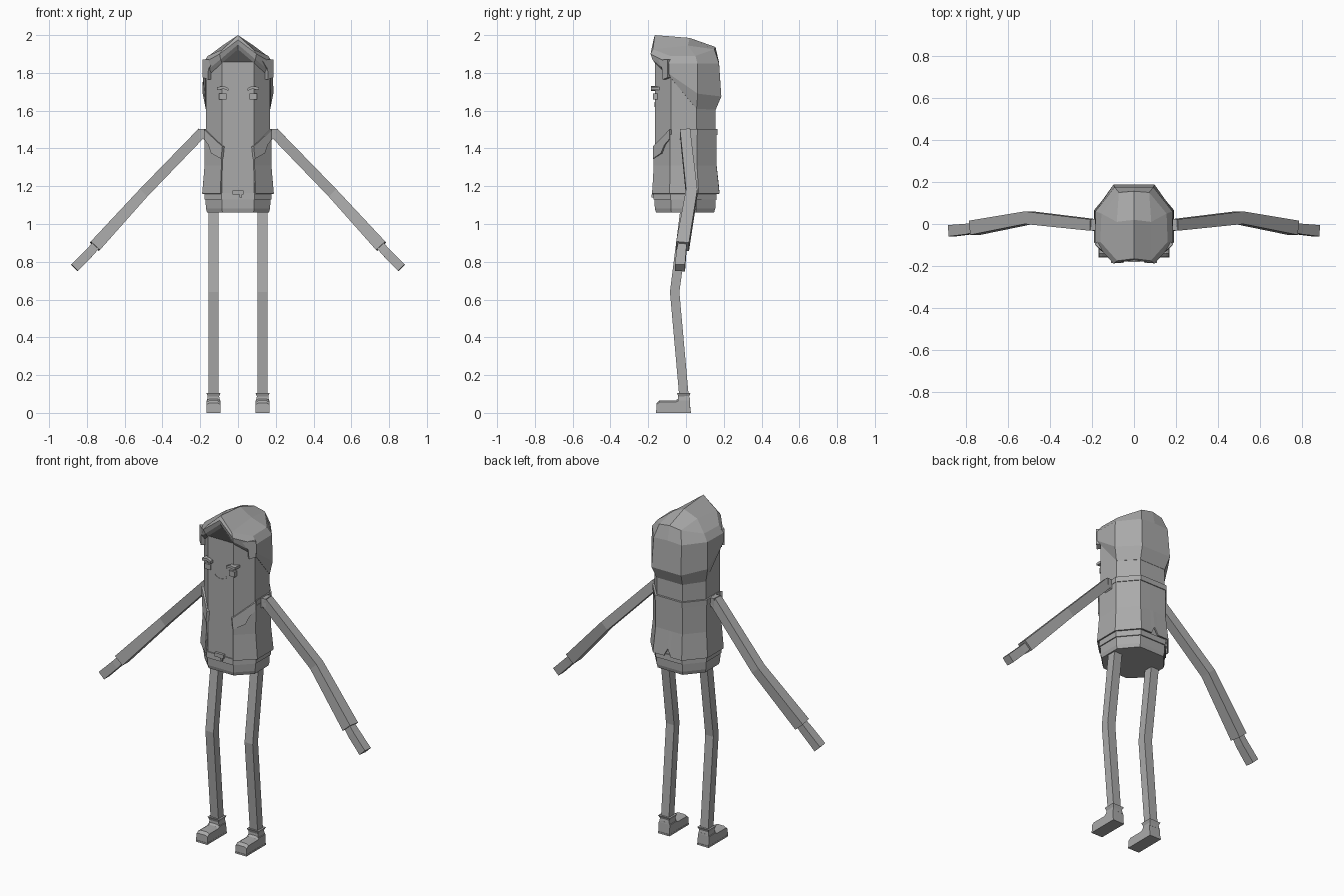
import bpy, bmesh, math
from mathutils import Vector

grey = bpy.data.materials.new("plain grey")
grey.diffuse_color = (0.4, 0.4, 0.4, 1)


def make(name, verts, faces):
    """Flat shaded object with consistent normals."""
    bm = bmesh.new()
    vs = [bm.verts.new(v) for v in verts]
    for f in faces:
        bm.faces.new([vs[i] for i in f])
    bmesh.ops.recalc_face_normals(bm, faces=bm.faces)
    me = bpy.data.meshes.new(name)
    bm.to_mesh(me)
    bm.free()
    me.materials.append(grey)
    ob = bpy.data.objects.new(name, me)
    bpy.context.collection.objects.link(ob)
    return ob


def loft(name, rings, closed=True, caps=True):
    """Join rings that all have the same number of points."""
    n = len(rings[0])
    verts = [p for r in rings for p in r]
    faces = []
    for r in range(len(rings) - 1):
        for i in range(n if closed else n - 1):
            j = (i + 1) % n
            faces.append((r * n + i, r * n + j, (r + 1) * n + j, (r + 1) * n + i))
    if caps:
        faces.append(tuple(range(n)))
        faces.append(tuple(range((len(rings) - 1) * n, len(rings) * n)))
    return make(name, verts, faces)


def octagon(z, grow=0.0):
    """Body cross-section, widened by grow."""
    g = grow
    half = [(0.085 + g * .4, -0.165 - g), (0.17 + g, -0.08 - g * .4),
            (0.17 + g, 0.055 + g * .4), (0.085 + g * .4, 0.155 + g)]
    return [(x, y, z) for x, y in half] + [(-x, y, z) for x, y in reversed(half)]


def limb(name, path, sizes, axis, side):
    """Square tube along a path; sizes are half (width, depth)."""
    pts = [Vector((p[0] * side, p[1], p[2])) for p in path]
    rings = []
    for i, p in enumerate(pts):
        a, b = pts[max(i - 1, 0)], pts[min(i + 1, len(pts) - 1)]
        t = (b - a).normalized()
        u = Vector(axis)
        u = (u - t * u.dot(t)).normalized()
        v = t.cross(u)
        w, d = sizes[i]
        rings.append([p + u * w * sx + v * d * sy
                      for sx, sy in ((1, 1), (-1, 1), (-1, -1), (1, -1))])
    return loft(name, rings)


def box(name, x0, x1, y0, y1, z0, z1):
    return loft(name, [[(x0, y0, z), (x1, y0, z), (x1, y1, z), (x0, y1, z)] for z in (z0, z1)])


# Head and torso column
loft("body", [octagon(1.10), octagon(1.855), octagon(1.885, -0.015)])

# Trousers top with stepped waistband
loft("trousers", [octagon(1.062, -0.006), octagon(1.083, 0.0), octagon(1.13, 0.002),
                  octagon(1.13, 0.008), octagon(1.165, 0.006)])
box("belt_buckle", -0.03, 0.03, -0.18, -0.165, 1.155, 1.178)
box("buckle_pin", 0.008, 0.022, -0.182, -0.165, 1.14, 1.155)

# Open jacket: half columns (x, y, bottom z, top z), notch at the centre back
half = [(0.085, -0.168, 1.16, 1.35), (0.173, -0.083, 1.16, 1.475), (0.173, 0.057, 1.16, 1.475),
        (0.087, 0.158, 1.16, 1.475), (0.022, 0.158, 1.16, 1.475)]
cols = half + [(0, 0.158, 1.205, 1.475)] + [(-x, y, a, b) for x, y, a, b in reversed(half)]
rings = []
for k in range(3):
    ring = []
    for x, y, a, b in cols:
        s = (1.075, 1.0, 1.0)[k]
        if x == 0 and k == 0:
            s = 1.05
        ring.append((x * s, y * s + (0.004 if k == 0 else 0), (a, 1.31, b)[k]))
    rings.append(ring)
jacket = loft("jacket", rings, closed=False, caps=False)
sol = jacket.modifiers.new("thickness", 'SOLIDIFY')
sol.thickness = 0.008
sol.offset = 0

# Collar band around sides and back
for s in (1, -1):
    prof = [(0.174, -0.075), (0.180, 0.06), (0.09, 0.167), (0, 0.167)]
    inner = [(0.16, -0.075), (0.16, 0.05), (0.08, 0.145), (0, 0.145)]
    loft("collar", [[(x * s, y, z) for x, y in prof + inner[::-1]] for z in (1.472, 1.503)])
    # Lapel folded along the slanted opening
    edge = [(0.075, -0.168, 1.41), (0.082, -0.168, 1.345), (0.135, -0.125, 1.375),
            (0.15, -0.106, 1.42), (0.172, -0.08, 1.45), (0.172, -0.08, 1.50)]
    loft("lapel", [[(x * s + s * d, y - d, z) for x, y, z in edge] for d in (-0.006, 0.008)])

# Hair shell: columns from front centre round to back centre, four levels each
hair = [
    [(0, -0.150, 1.925), (0, -0.168, 1.95), (0, -0.172, 1.975), (0, -0.165, 2.0)],
    [(.085, -.165, 1.853), (.092, -.178, 1.872), (.098, -.188, 1.90), (.08, -.175, 1.925)],
    [(.172, -.082, 1.775), (.186, -.090, 1.795), (.186, -.090, 1.85), (.160, -.085, 1.89)],
    [(.171, .056, 1.61), (.187, .062, 1.69), (.183, .060, 1.85), (.155, .050, 1.89)],
    [(.086, .157, 1.605), (.098, .187, 1.675), (.092, .175, 1.85), (.072, .150, 1.925)],
    [(0, .157, 1.605), (0, .187, 1.675), (0, .175, 1.855), (0, .156, 1.937)],
]
rings = [[c[k] for c in hair] + [(-c[k][0],) + c[k][1:] for c in hair[-2:0:-1]] for k in range(4)]
verts = [p for r in rings for p in r]
faces = [(r * 10 + i, r * 10 + (i + 1) % 10, (r + 1) * 10 + (i + 1) % 10, (r + 1) * 10 + i)
         for r in range(3) for i in range(10)]
# Crown: ridge and shoulder points inside the top ring
verts += [(0, 0.02, 1.985), (0.082, 0.01, 1.945), (-0.082, 0.01, 1.945)]
faces += [(30, 31, 41, 40), (40, 41, 34, 35), (31, 32, 33, 41), (41, 33, 34),
          (30, 40, 42, 39), (40, 35, 36, 42), (39, 42, 37, 38), (42, 36, 37)]
# Underside of the quiff
faces += [tuple(range(10))]
make("hair", verts, faces)

# Strands at the temples, brows and eyes
for s in (1, -1):
    lock = [(0.115, -0.135, 1.87), (0.175, -0.085, 1.87), (0.175, -0.085, 1.775),
            (0.148, -0.112, 1.765), (0.145, -0.115, 1.82)]
    loft("hair_lock", [[(x * s + s * d, y - d, z) for x, y, z in lock] for d in (-0.004, 0.012)])
    brow = [(0.05, 1.705), (0.052, 1.72), (0.075, 1.73), (0.11, 1.725), (0.11, 1.71), (0.075, 1.715)]
    loft("brow", [[(x * s, y, z) for x, z in brow] for y in (-0.186, -0.135)])
    box("eye", *sorted((s * 0.062, s * 0.1)), -0.174, -0.145, 1.66, 1.692)

# Thin smile
arc = [(0.042 * math.sin(a), -0.042 * math.cos(a) * 0.6)
       for a in [math.radians(-80 + 20 * i) for i in range(9)]]
line = arc + [(x * 0.9, z + 0.004) for x, z in reversed(arc)]
loft("mouth", [[(x, y, 1.645 + z) for x, z in line] for y in (-0.167, -0.160)])

for s in (1, -1):
    # Sleeve, cuff and hand
    limb("shoulder", [(0.14, -0.005, 1.44), (0.178, -0.005, 1.478), (0.205, -0.003, 1.478)],
         [(0.027, 0.02), (0.028, 0.026), (0.028, 0.026)], (0, 1, 0), s)
    limb("arm", [(0.19, -0.005, 1.485), (0.50, 0.030, 1.165), (0.758, -0.018, 0.882)],
         [(0.027, 0.027), (0.030, 0.028), (0.034, 0.033)], (0, 1, 0), s)
    limb("hand", [(0.74, -0.016, 0.90), (0.785, -0.024, 0.85), (0.866, -0.032, 0.768)],
         [(0.022, 0.022), (0.025, 0.024), (0.027, 0.025)], (0, 1, 0), s)
    # Leg, trouser cuff and shoe
    limb("leg", [(0.13, 0.0, 1.10), (0.13, -0.06, 0.64), (0.13, -0.01, 0.08)],
         [(0.026, 0.027), (0.027, 0.025), (0.026, 0.025)], (1, 0, 0), s)
    limb("ankle_cuff", [(0.13, -0.012, 0.106), (0.13, -0.012, 0.088), (0.13, -0.011, 0.065)],
         [(0.038, 0.036), (0.030, 0.029), (0.034, 0.032)], (1, 0, 0), s)
    side = [(-0.158, 0.004), (0.024, 0.004), (0.02, 0.075), (-0.04, 0.075), (-0.055, 0.066),
            (-0.14, 0.066), (-0.156, 0.052)]
    loft("shoe", [[(s * (0.13 + dx), y * k, 0.004 + (z - 0.004) * h) for y, z in side]
                  for dx, k, h in ((-0.037, 1, 0.85), (-0.022, 1, 1), (0.022, 1, 1), (0.037, 1, 0.85))])
    box("sole", *sorted((s * 0.092, s * 0.168)), -0.16, 0.026, 0.0, 0.01)
